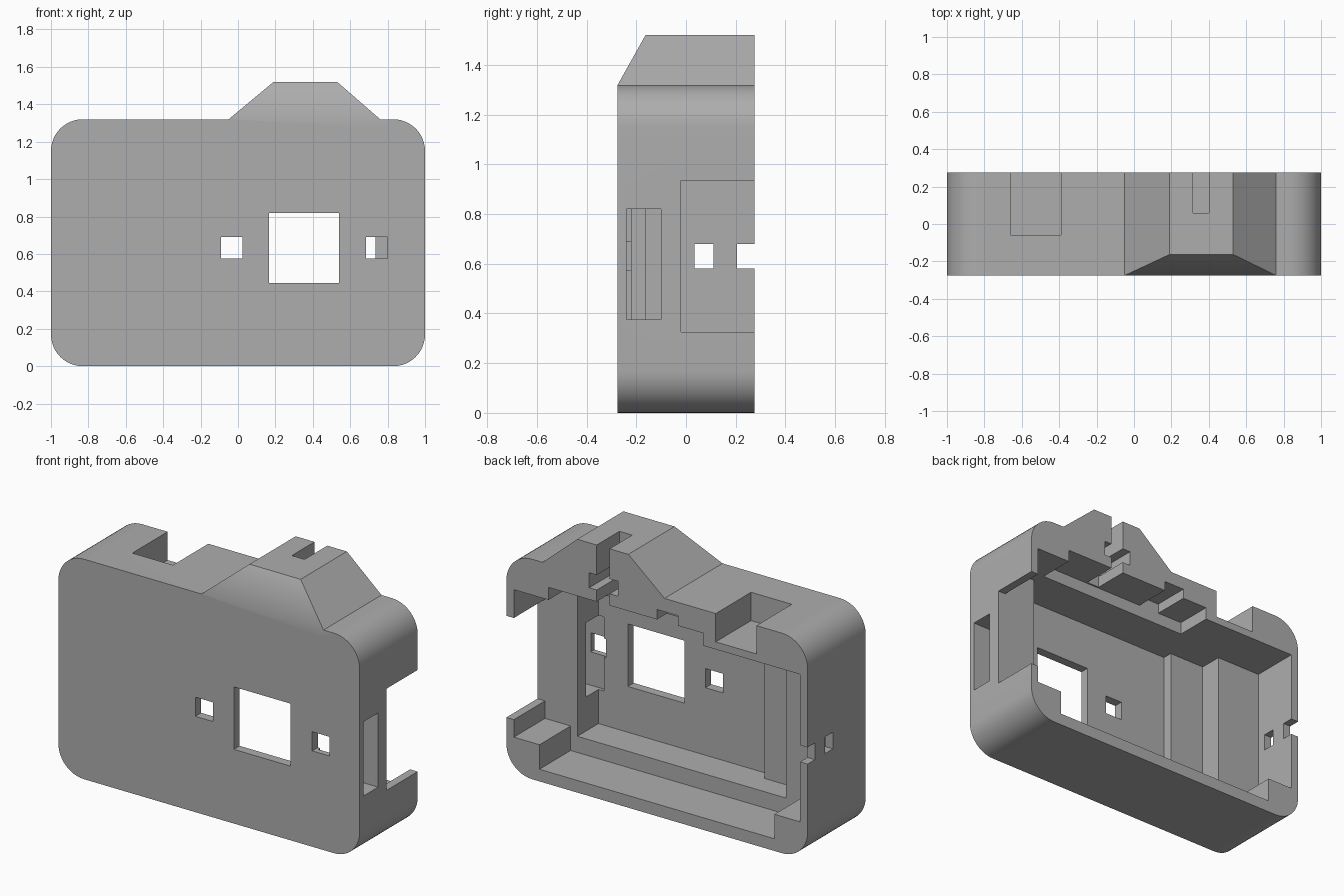
import bpy, bmesh, math

if "Cube" in bpy.data.objects:
    bpy.data.objects.remove(bpy.data.objects["Cube"])

BACK = 0.275          # rear face of the shell
OUT = 0.5             # safely outside the shell, for open-ended cuts

shell_grey = bpy.data.materials.new("shell grey")
shell_grey.diffuse_color = (0.42, 0.42, 0.42, 1)
shell_grey.use_nodes = True
shell_grey.node_tree.nodes["Principled BSDF"].inputs["Base Color"].default_value = shell_grey.diffuse_color


def make_object(name, bm):
    bmesh.ops.recalc_face_normals(bm, faces=bm.faces)
    mesh = bpy.data.meshes.new(name)
    bm.to_mesh(mesh)
    bm.free()
    obj = bpy.data.objects.new(name, mesh)
    bpy.context.collection.objects.link(obj)
    mesh.materials.append(shell_grey)
    return obj


def combine(target, tool, operation):
    tool.hide_render = True
    mod = target.modifiers.new(tool.name, 'BOOLEAN')
    mod.operation, mod.solver, mod.object = operation, 'EXACT', tool
    bpy.context.view_layer.objects.active = target
    bpy.ops.object.modifier_apply(modifier=mod.name)
    bpy.data.objects.remove(tool)


def cut_box(name, x, y, z):
    bm = bmesh.new()
    bmesh.ops.create_cube(bm, size=1)
    for v in bm.verts:
        for i, (lo, hi) in enumerate((x, y, z)):
            v.co[i] = lo if v.co[i] < 0 else hi
    combine(shell, make_object(name, bm), 'DIFFERENCE')


# Rounded camera shell
R, W, H, N = 0.17, 1.0, 1.32, 12
bm = bmesh.new()
outline = []
for corner, (cx, cz) in enumerate([(W - R, H - R), (R - W, H - R), (R - W, R), (W - R, R)]):
    for i in range(N + 1):
        a = math.pi / 2 * (corner + i / N)
        outline.append(bm.verts.new((cx + R * math.cos(a), -BACK, cz + R * math.sin(a))))
face = bm.faces.new(outline)
ext = bmesh.ops.extrude_face_region(bm, geom=[face])
bmesh.ops.translate(bm, vec=(0, 2 * BACK, 0),
                    verts=[v for v in ext["geom"] if isinstance(v, bmesh.types.BMVert)])
shell = make_object("camera_shell", bm)

# Sloped viewfinder hump
bm = bmesh.new()
for x0, x1, y0, z in [(-0.05, 0.76, -BACK, 1.2), (-0.05, 0.76, -BACK, 1.32), (0.19, 0.53, -0.163, 1.52)]:
    for x in (x0, x1):
        for y in (y0, BACK):
            bm.verts.new((x, y, z))
bmesh.ops.convex_hull(bm, input=bm.verts)
bmesh.ops.dissolve_limit(bm, angle_limit=0.01, verts=bm.verts, edges=bm.edges)
combine(shell, make_object("viewfinder_hump", bm), 'UNION')

# Stepped interior, open at the back; the corners stay as screw posts
cut_box("board_recess", (-0.78, 0.78), (-0.02, OUT), (0.073, 1.105))
cut_box("board_recess_sides", (-0.95, 0.95), (-0.02, OUT), (0.22, 1.105))
cut_box("deep_pocket", (-0.41, 0.735), (-0.22, OUT), (0.17, 1.105))
cut_box("pocket_step", (-0.65, -0.40), (-0.16, OUT), (0.17, 1.105))
cut_box("top_recess", (-0.31, 0.72), (0.05, OUT), (1.09, 1.18))
cut_box("top_notch", (-0.14, 0.0), (0.05, OUT), (1.17, 1.24))

# Front windows
cut_box("lens_window", (0.165, 0.54), (-OUT, -0.1), (0.445, 0.82))
for x in (-0.09, 0.685):
    cut_box("small_window", (x, x + 0.115), (-OUT, -0.15), (0.575, 0.69))

# Right side: port opening and card slot
cut_box("port_opening", (0.9, 1.2), (-0.02, OUT), (0.325, 0.935))
cut_box("card_slot", (0.70, 1.2), (-0.24, -0.10), (0.375, 0.82))

# Left side: strap hole and rear notch
cut_box("strap_hole", (-1.2, -0.9), (0.035, 0.11), (0.58, 0.68))
cut_box("strap_notch", (-1.2, -0.9), (0.205, OUT), (0.58, 0.68))

# Top: switch slot above a shelf, and the button slot in the hump
cut_box("switch_slot", (-0.66, -0.39), (-0.06, OUT), (1.15, 1.7))
cut_box("button_stem", (0.315, 0.40), (0.06, OUT), (1.15, 1.7))
cut_box("button_flange", (0.26, 0.45), (0.06, OUT), (1.25, 1.34))

# Screw holes in the four corner posts
for x in (-0.865, 0.865):
    for z in (0.145, 1.19):
        bm = bmesh.new()
        bmesh.ops.create_cone(bm, cap_ends=True, segments=24, radius1=0.03, radius2=0.03, depth=0.4)
        for v in bm.verts:
            v.co = (v.co.x + x, v.co.z + BACK, v.co.y + z)
        combine(shell, make_object("screw_hole", bm), 'DIFFERENCE')

shell.data.materials.clear()
shell.data.materials.append(shell_grey)
for p in shell.data.polygons:
    p.material_index = 0
bpy.ops.object.select_all(action='DESELECT')
shell.select_set(True)
bpy.context.view_layer.objects.active = shell
bpy.ops.object.shade_smooth_by_angle(angle=math.radians(30))
